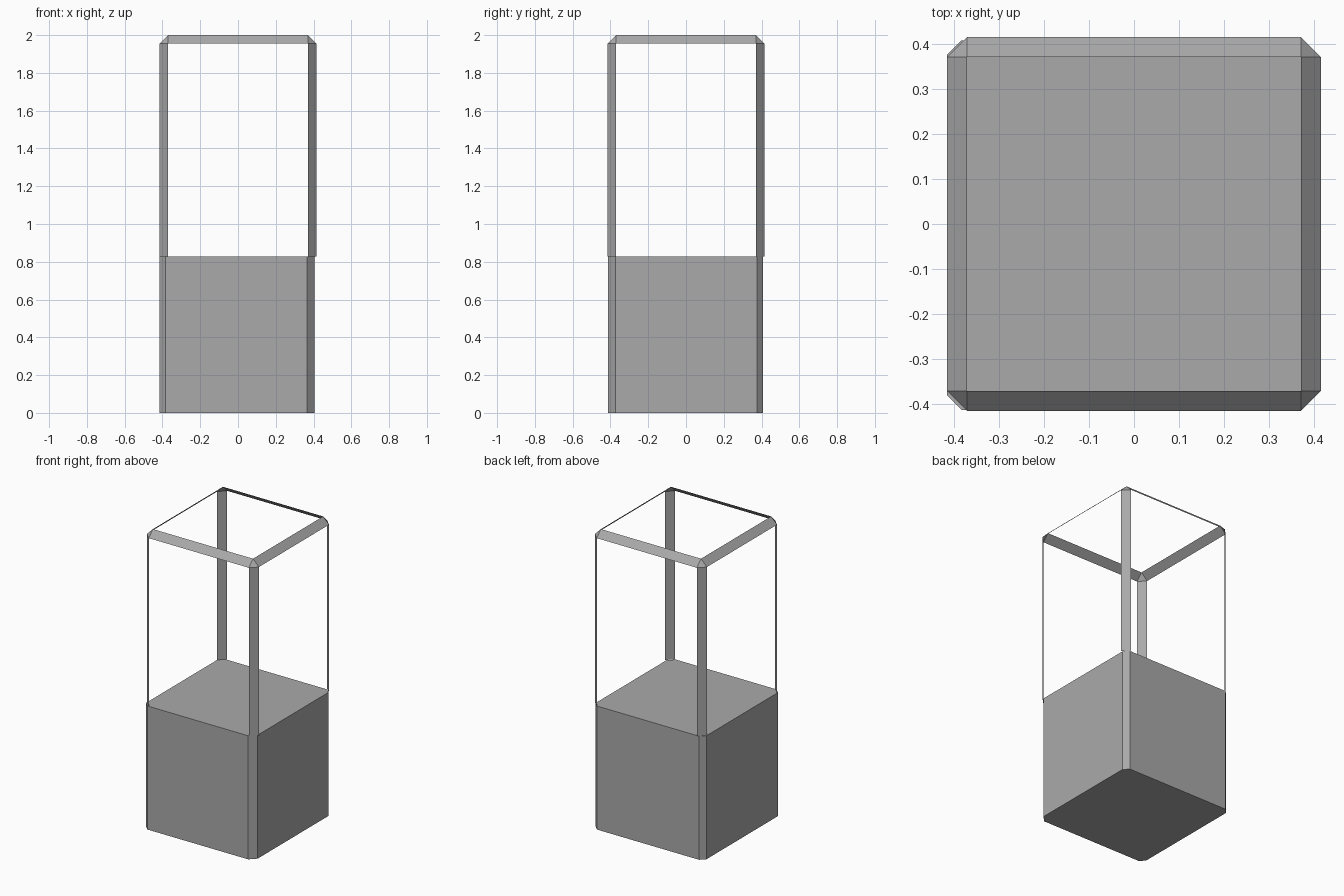
import bpy, bmesh
from mathutils import Matrix, Vector

HALF = 0.415       # half width of the frame
BEVEL = 0.044      # width of the chamfer strips
DECK = 0.828       # height of the solid base
TOP = 2.0

cube = bpy.data.objects.get("Cube")
if cube:
    bpy.data.objects.remove(cube, do_unlink=True)

grey = bpy.data.materials.new("plain_grey")
grey.use_nodes = True
colour = (0.4, 0.4, 0.4, 1)
grey.diffuse_color = colour
grey.node_tree.nodes["Principled BSDF"].inputs["Base Color"].default_value = colour


def add_object(name, bm):
    mesh = bpy.data.meshes.new(name)
    bm.to_mesh(mesh)
    bm.free()
    mesh.materials.append(grey)
    obj = bpy.data.objects.new(name, mesh)
    bpy.context.collection.objects.link(obj)
    return obj


# Solid base: a square block with its upright corners cut off
x0, x1, y0, y1 = -0.415, 0.406, -0.413, 0.408
small, large = 0.032, 0.041
outline = [(x0 + small, y0), (x1 - large, y0),
           (x1, y0 + large), (x1, y1 - small),
           (x1 - small, y1), (x0 + small, y1),
           (x0, y1 - small), (x0, y0 + small)]
bm = bmesh.new()
floor = bm.faces.new([bm.verts.new((x, y, 0)) for x, y in outline])
raised = bmesh.ops.extrude_face_region(bm, geom=[floor], use_keep_orig=True)["geom"]
bmesh.ops.translate(bm, vec=(0, 0, DECK),
                    verts=[v for v in raised if isinstance(v, bmesh.types.BMVert)])
bmesh.ops.recalc_face_normals(bm, faces=bm.faces)
add_object("solid_base", bm)

# Open frame: the chamfer strips of a box whose flat sides are removed
bm = bmesh.new()
height = TOP - DECK
size = Vector((2 * HALF, 2 * HALF, height))
place = Matrix.Translation((0, 0, DECK + height / 2)) @ Matrix.Diagonal(size).to_4x4()
bmesh.ops.create_cube(bm, size=1, matrix=place)
edges = [e for e in bm.edges if any(v.co.z > DECK + 0.1 for v in e.verts)]
bmesh.ops.bevel(bm, geom=edges, offset=BEVEL, offset_type='OFFSET',
                segments=1, affect='EDGES')
bm.normal_update()
flat = [f for f in bm.faces if max(abs(c) for c in f.normal) > 0.99]
bmesh.ops.delete(bm, geom=flat, context='FACES')
add_object("open_corner_frame", bm)
